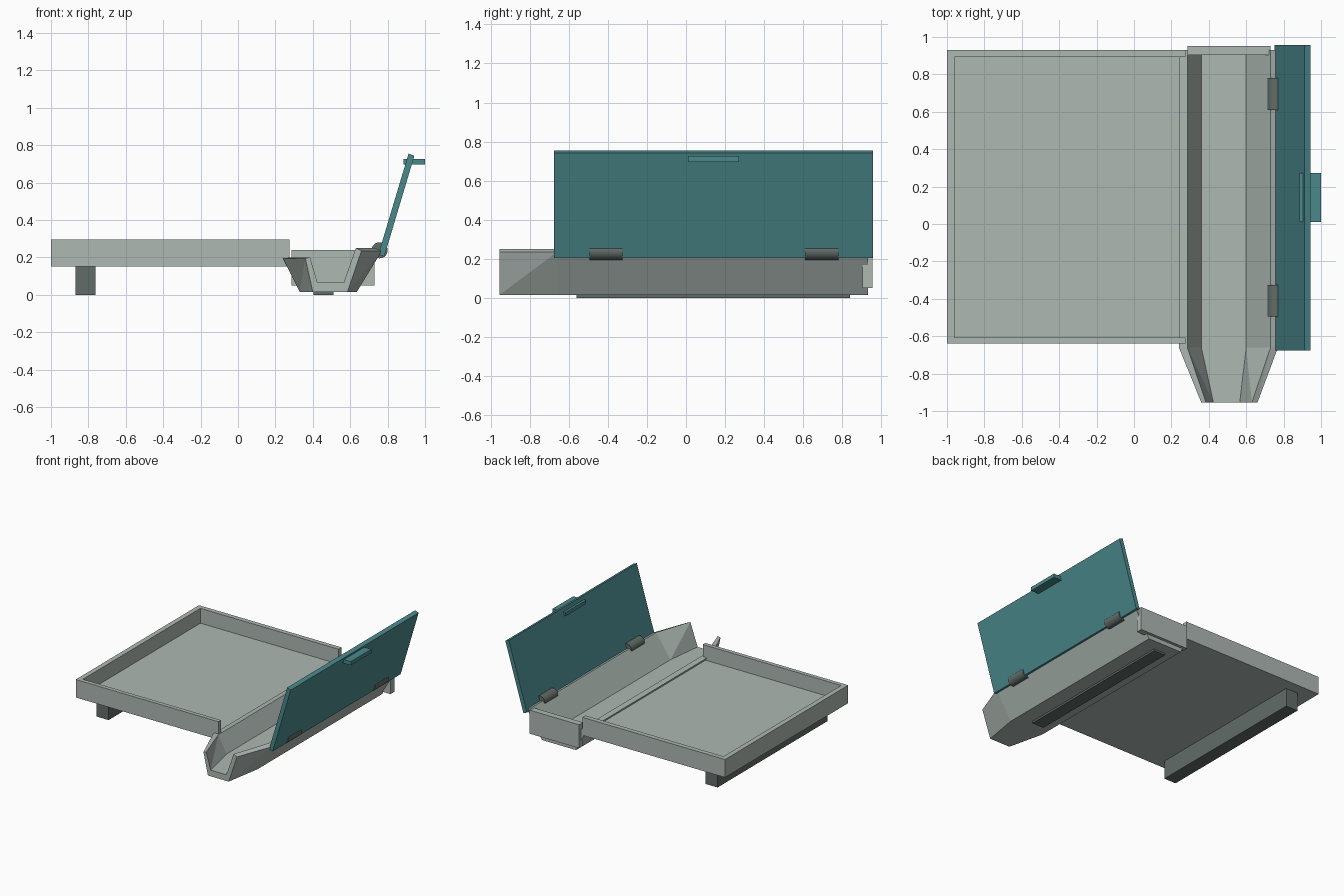
import bpy, bmesh
from math import pi

if "Cube" in bpy.data.objects:
    bpy.data.objects.remove(bpy.data.objects["Cube"])


def material(name, rgb):
    m = bpy.data.materials.new(name)
    m.diffuse_color = (*rgb, 1)
    m.use_nodes = True
    m.node_tree.nodes["Principled BSDF"].inputs["Base Color"].default_value = m.diffuse_color
    return m


PALE = material("pale_grey", (0.42, 0.48, 0.45))
DARK = material("dark_grey", (0.12, 0.15, 0.14))
TEAL = material("teal", (0.07, 0.25, 0.26))


def make(name, verts, faces, mat):
    me = bpy.data.meshes.new(name)
    me.from_pydata(verts, [], faces)
    bm = bmesh.new()
    bm.from_mesh(me)
    bmesh.ops.recalc_face_normals(bm, faces=bm.faces)
    bm.to_mesh(me)
    bm.free()
    me.materials.append(mat)
    ob = bpy.data.objects.new(name, me)
    bpy.context.collection.objects.link(ob)
    return ob


def loft(name, sections, mat):
    """Join closed sections of equal point count, cap both ends."""
    n = len(sections[0])
    verts = [p for s in sections for p in s]
    faces = [list(range(n)), list(range(len(verts) - n, len(verts)))]
    for k in range(len(sections) - 1):
        a, b = k * n, (k + 1) * n
        for i in range(n):
            j = (i + 1) % n
            faces += [(a + i, a + j, b + i), (a + j, b + j, b + i)]
    return make(name, verts, faces, mat)


def prism_y(name, profile, y0, y1, mat):
    """Extrude an xz profile along y."""
    n = len(profile)
    verts = [(x, y, z) for y in (y0, y1) for x, z in profile]
    faces = [range(n), range(n, 2 * n)]
    faces += [(i, (i + 1) % n, n + (i + 1) % n, n + i) for i in range(n)]
    return make(name, verts, [list(f) for f in faces], mat)


def box(name, x0, x1, y0, y1, z0, z1, mat):
    return prism_y(name, [(x0, z0), (x1, z0), (x1, z1), (x0, z1)], y0, y1, mat)


# Tray: C-shaped wall and floor, open towards the channel
C = [(0.275, -0.64), (-1, -0.64), (-1, 0.93), (0.275, 0.93),
     (0.275, 0.892), (-0.96, 0.892), (-0.96, -0.607), (0.275, -0.607)]
wall = [(x, y, z) for z in (0.15, 0.295) for x, y in C]
make("tray_wall", wall,
     [list(range(8)), list(range(8, 16))]
     + [(i, (i + 1) % 8, 8 + (i + 1) % 8, 8 + i) for i in range(8)], PALE)
box("tray_floor", -0.98, 0.275, -0.62, 0.91, 0.15, 0.175, PALE)

# Pouring channel: U section that narrows to a spout at the front
body = [(0.24, 0.195), (0.33, 0.015), (0.635, 0.015), (0.77, 0.235),
        (0.73, 0.25), (0.60, 0.065), (0.36, 0.065), (0.285, 0.2)]
tip = [(0.36, 0.195), (0.40, 0.015), (0.585, 0.015), (0.66, 0.235),
       (0.63, 0.25), (0.565, 0.065), (0.425, 0.065), (0.385, 0.2)]
loft("channel", [[(x, y, z) for x, z in p]
                 for p, y in ((body, 0.93), (body, -0.66), (tip, -0.955))], PALE)
box("channel_end_cap", 0.287, 0.73, 0.903, 0.953, 0.05, 0.24, PALE)

# Feet
box("tray_foot", -0.87, -0.763, -0.56, 0.84, 0, 0.155, DARK)
box("channel_foot", 0.405, 0.51, -0.56, 0.84, 0, 0.02, DARK)

# Open lid, leaning outwards, with its grip
prism_y("lid", [(0.75, 0.215), (0.782, 0.205), (0.943, 0.743), (0.912, 0.755)],
        -0.675, 0.957, TEAL)
box("lid_grip", 0.885, 1.0, 0.01, 0.272, 0.696, 0.726, TEAL)

# Hinge barrels
for i, y in enumerate((-0.41, 0.695)):
    bpy.ops.mesh.primitive_cylinder_add(vertices=24, radius=0.043, depth=0.17,
                                        location=(0.757, y, 0.238),
                                        rotation=(pi / 2, 0, 0))
    hinge = bpy.context.object
    hinge.name = f"hinge_{i + 1}"
    hinge.data.materials.append(DARK)
    bpy.ops.object.shade_smooth_by_angle()
